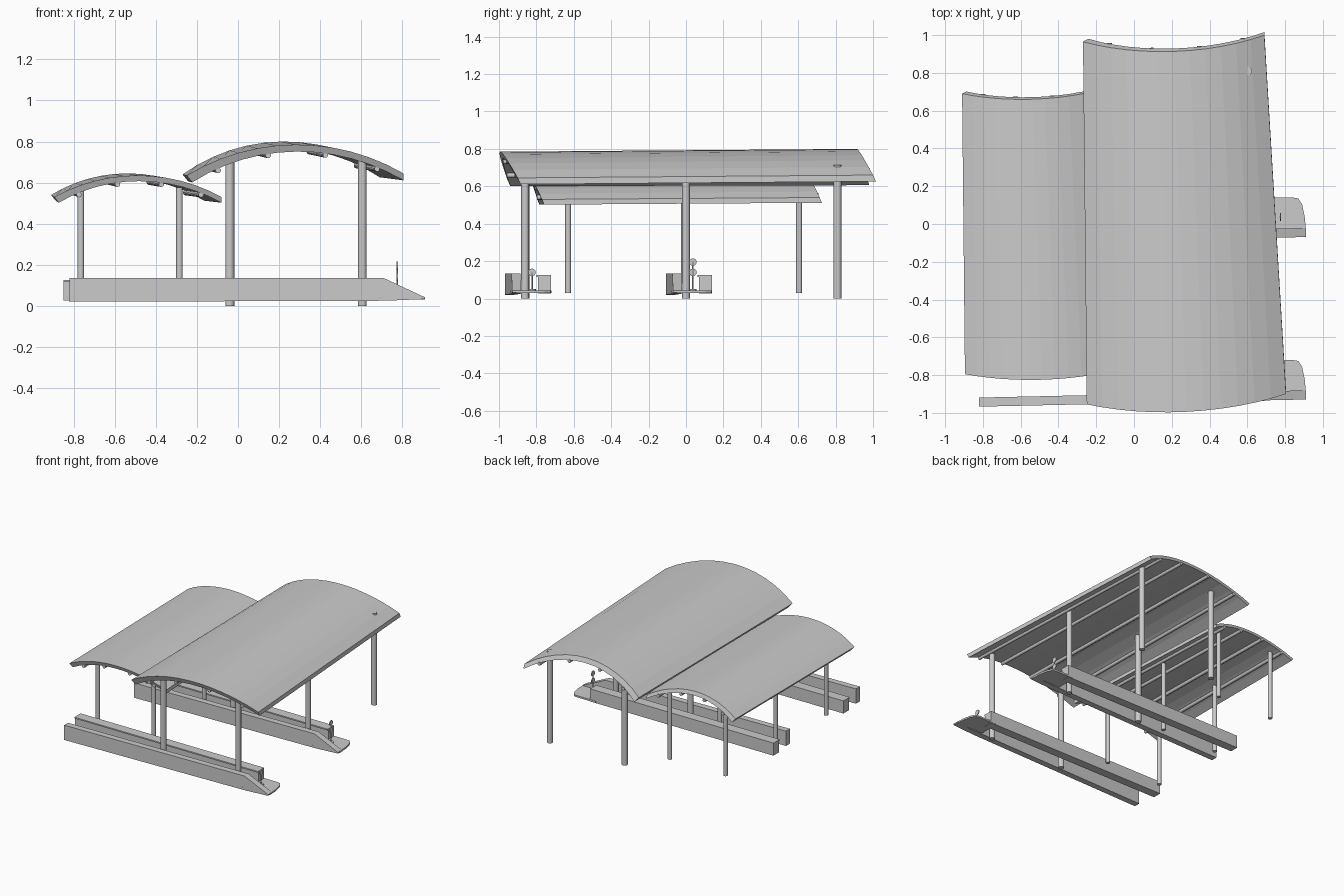
import bpy, bmesh, math
from mathutils import Vector, Matrix

if "Cube" in bpy.data.objects:
    bpy.data.objects.remove(bpy.data.objects["Cube"])


def make_object(name, bm):
    bmesh.ops.recalc_face_normals(bm, faces=bm.faces)
    mesh = bpy.data.meshes.new(name)
    bm.to_mesh(mesh)
    bm.free()
    ob = bpy.data.objects.new(name, mesh)
    bpy.context.collection.objects.link(ob)
    return ob


def loft(name, rings):
    """Skin equal-length closed rings and cap both ends."""
    bm = bmesh.new()
    vs = [[bm.verts.new(p) for p in r] for r in rings]
    n = len(vs[0])
    for a, b in zip(vs, vs[1:]):
        for i in range(n):
            bm.faces.new((a[i], a[(i + 1) % n], b[(i + 1) % n], b[i]))
    bm.faces.new(vs[0])
    bm.faces.new(vs[-1])
    return make_object(name, bm)


def rod(name, a, b, r, sides=16):
    a, b = Vector(a), Vector(b)
    d = b - a
    bm = bmesh.new()
    m = Matrix.Translation((a + b) / 2) @ d.to_track_quat('Z', 'Y').to_matrix().to_4x4()
    bmesh.ops.create_cone(bm, cap_ends=True, segments=sides, radius1=r, radius2=r,
                          depth=d.length, matrix=m)
    ob = make_object(name, bm)
    for p in ob.data.polygons:
        p.use_smooth = len(p.vertices) == 4
    for e in ob.data.edges:
        e.use_edge_sharp = False
    ob.data.set_sharp_from_angle(angle=math.radians(40))
    return ob


def arc_point(end, u, drop=0.0):
    """Point on a roof end. end = x0, x1, z0, z1, apex z, y at left, y at right, lean."""
    x0, x1, z0, z1, top, y0, y1, lean = end
    c, s = (x1 - x0) / 2, top - (z0 + z1) / 2
    R = (c * c + s * s) / (2 * s)
    a = math.asin(c / R) * (2 * u - 1)
    rise = R * math.cos(a) - (R - s)
    x = (x0 + x1) / 2 + R * math.sin(a) + 0.8 * drop * (1 - u) * (1 - u)
    z = z0 + (z1 - z0) * u + rise - drop
    y = y0 + (y1 - y0) * u - lean * (rise - drop)
    return Vector((x, y, z))


def roof(name, front, back, thick, purlins, seg=12):
    us = [i / seg for i in range(seg + 1)]
    bm = bmesh.new()
    grid = []
    for end in (front, back):
        grid.append(([bm.verts.new(arc_point(end, u)) for u in us],
                     [bm.verts.new(arc_point(end, u, thick)) for u in us]))
    (ft, fb), (bt, bb) = grid
    for i in range(seg):
        for p, q in ((ft, bt), (bb, fb), (fb, ft), (bt, bb)):
            bm.faces.new((p[i], p[i + 1], q[i + 1], q[i]))
    for i in (0, seg):
        bm.faces.new((ft[i], bt[i], bb[i], fb[i]))
    make_object(name, bm)
    # purlins running along the underside
    for k, u in enumerate(purlins):
        a = arc_point(front, u, thick + 0.008)
        b = arc_point(back, u, thick + 0.008)
        rod(f"{name}_purlin_{k}", a, b, 0.013, 10)


# curved roofs
roof("large_roof", (-0.25, 0.805, 0.635, 0.645, 0.785, -0.955, -0.90, 0.46),
     (-0.27, 0.69, 0.64, 0.66, 0.80, 0.965, 1.0, 0.46), 0.034,
     (0.13, 0.37, 0.63, 0.87))
roof("small_roof", (-0.895, -0.08, 0.53, 0.53, 0.635, -0.795, -0.77, 0.40),
     (-0.91, -0.165, 0.54, 0.54, 0.645, 0.69, 0.715, 0.40), 0.028,
     (0.13, 0.37, 0.63, 0.87))

# columns
for j, y in enumerate((-0.86, 0.0, 0.81)):
    rod(f"large_column_left_{j}", (-0.04, y, 0), (-0.04, y, 0.715), 0.022)
    rod(f"large_column_right_{j}", (0.605, y, 0), (0.605, y, 0.715), 0.021)
for j, y in enumerate((-0.63, -0.01, 0.605)):
    for side, x in (("left", -0.765), ("right", -0.285)):
        rod(f"small_column_{side}_{j}", (x, y, 0.03), (x, y, 0.575), 0.016)


# platforms: two long beams joined by a ramp plate at the right end
def skew(x):
    return 0.022 * (x + 0.82)


for k, y in enumerate((-0.967, -0.107)):
    side = [(-0.82, 0.02), (0.72, 0.025), (0.91, 0.033), (0.91, 0.042), (0.71, 0.135), (-0.82, 0.135)]
    loft(f"platform_{k}_front_beam",
         [[(x, y + w + skew(x), z) for x, z in side] for w in (0, 0.048)])
    prof = [(0.177, 0.027), (0.245, 0.027), (0.245, 0.125), (0.168, 0.125), (0.168, 0.115), (0.177, 0.115)]
    loft(f"platform_{k}_back_beam",
         [[(x, y + w, z) for w, z in prof] for x in (-0.85, 0.73)])
    plan = [(0.68, 0.03), (0.91, 0.06), (0.905, 0.14), (0.89, 0.21), (0.87, 0.242), (0.84, 0.247), (0.68, 0.247)]
    loft(f"platform_{k}_ramp_plate",
         [[(x, y + w, z) for x, w in plan] for z in (0.03, 0.043)])

    # signal posts with round heads
    sx, sy = 0.775, y + 0.144
    heads = (0.14,) if k == 0 else (0.14, 0.195)
    rod(f"signal_{k}_base", (sx, sy, 0.04), (sx, sy, 0.05), 0.02, 12)
    rod(f"signal_{k}_post", (sx, sy, 0.04), (sx, sy, heads[-1]), 0.004, 8)
    for h, z in enumerate(heads):
        rod(f"signal_{k}_head_{h}", (sx - 0.003, sy, z), (sx + 0.003, sy, z), 0.02, 16)
